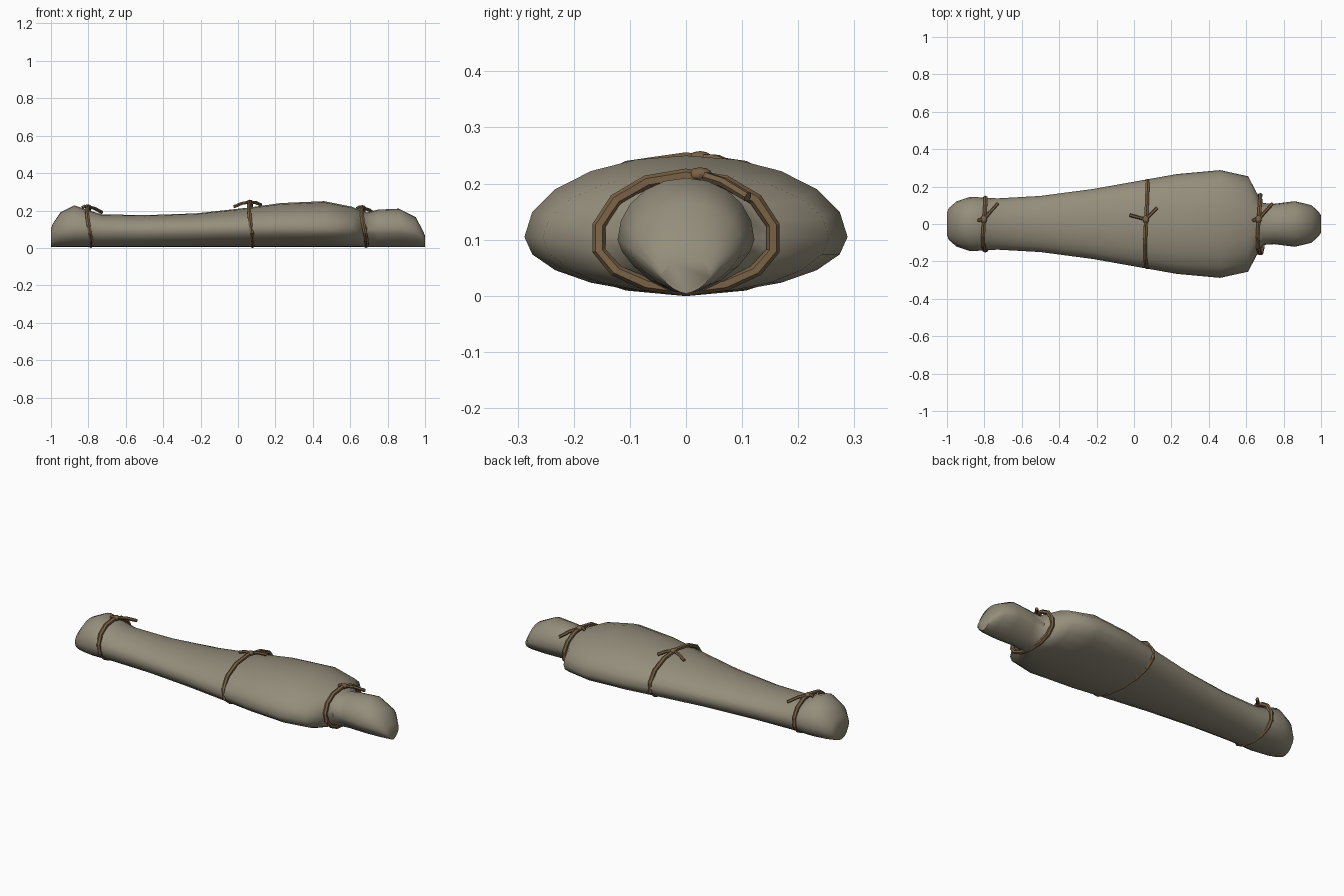
import bpy, bmesh, math
from mathutils import Vector

cube = bpy.data.objects.get("Cube")
if cube:
    bpy.data.objects.remove(cube, do_unlink=True)


def material(name, rgb):
    mat = bpy.data.materials.new(name)
    mat.use_nodes = True
    mat.diffuse_color = (*rgb, 1)
    bsdf = mat.node_tree.nodes["Principled BSDF"]
    bsdf.inputs["Base Color"].default_value = (*rgb, 1)
    bsdf.inputs["Roughness"].default_value = 0.9
    return mat


cloth = material("linen cloth", (0.30, 0.27, 0.20))
rope = material("brown rope", (0.19, 0.12, 0.06))


def loft(name, rings, mat, angle):
    """Skin a list of equal point rings, cap both ends and shade."""
    bm = bmesh.new()
    loops = [[bm.verts.new(p) for p in ring] for ring in rings]
    n = len(loops[0])
    for a, b in zip(loops, loops[1:]):
        for i in range(n):
            j = (i + 1) % n
            bm.faces.new((a[i], a[j], b[j], b[i]))
    bm.faces.new(loops[0])
    bm.faces.new(loops[-1])
    bmesh.ops.recalc_face_normals(bm, faces=bm.faces)
    mesh = bpy.data.meshes.new(name)
    bm.to_mesh(mesh)
    bm.free()
    obj = bpy.data.objects.new(name, mesh)
    bpy.context.collection.objects.link(obj)
    mesh.materials.append(mat)
    bpy.ops.object.select_all(action="DESELECT")
    obj.select_set(True)
    bpy.context.view_layer.objects.active = obj
    bpy.ops.object.shade_smooth_by_angle(angle=math.radians(angle))
    return obj


def section(x, width, mid, top, pinch, bottom=0.004, n=20):
    """Oval slice; pinch above 1 narrows the underside."""
    ring = []
    for i in range(n):
        t = 2 * math.pi * i / n
        c, s = math.cos(t), math.sin(t)
        e = pinch if s < 0 else 1
        y = width * math.copysign(abs(c) ** e, c)
        z = mid + ((top - mid) * s if s >= 0 else -(mid - bottom) * abs(s) ** e)
        ring.append((x, y, z))
    return ring


# Wrapped body: x, half width, widest height, top, underside pinch
slices = [
    (-1.0, 0.06, 0.06, 0.105, 1), (-0.99, 0.085, 0.07, 0.13, 1),
    (-0.95, 0.12, 0.09, 0.19, 1), (-0.875, 0.145, 0.10, 0.228, 1),
    (-0.81, 0.142, 0.10, 0.205, 1), (-0.73, 0.137, 0.095, 0.18, 1),
    (-0.5, 0.15, 0.095, 0.175, 1), (-0.22, 0.187, 0.10, 0.185, 1),
    (0.05, 0.235, 0.105, 0.215, 1), (0.23, 0.267, 0.105, 0.24, 1),
    (0.46, 0.288, 0.105, 0.25, 1), (0.61, 0.255, 0.105, 0.22, 1),
    (0.66, 0.16, 0.105, 0.20, 1), (0.69, 0.112, 0.105, 0.19, 1.1),
    (0.75, 0.108, 0.10, 0.205, 1.25), (0.86, 0.122, 0.10, 0.21, 1.3),
    (0.95, 0.10, 0.085, 0.165, 1.3), (0.99, 0.062, 0.055, 0.09, 1.3),
    (1.0, 0.045, 0.04, 0.065, 1.3),
]
loft("wrapped_body", [section(*s) for s in slices], cloth, 50)


def strand(name, points, radius):
    """Six sided open rope length."""
    pts = [Vector(p) for p in points]
    rings = []
    for i, p in enumerate(pts):
        d = (pts[min(i + 1, len(pts) - 1)] - pts[max(i - 1, 0)]).normalized()
        side = d.cross(Vector((0, 0, 1))).normalized()
        up = side.cross(d)
        rings.append([p + radius * (side * math.cos(a) + up * math.sin(a))
                      for a in (k * math.pi / 3 for k in range(6))])
    return loft(name, rings, rope, 40)


def rope_band(name, x, width, top, lean):
    """Closed rope loop around the body, leaning along x."""
    bm = bmesh.new()
    steps, low, r = 14, 0.012, 0.012
    mid = 0.1
    verts = []
    for i in range(steps):
        a = 2 * math.pi * (i + 0.5) / steps
        c, s = math.cos(a), math.sin(a)
        high = (top - mid) if s > 0 else (mid - low)
        wob = 0.006 * math.sin(2 * a)
        centre = Vector((x + lean * s + wob, width * c, mid + high * s / math.cos(math.pi / steps / 2)))
        out = Vector((0, c, s))
        verts.append([bm.verts.new(centre + r * (out * math.cos(k * math.pi / 3)
                      + Vector((math.sin(k * math.pi / 3), 0, 0)))) for k in range(6)])
    for i in range(steps):
        a, b = verts[i], verts[(i + 1) % steps]
        for k in range(6):
            m = (k + 1) % 6
            bm.faces.new((a[k], a[m], b[m], b[k]))
    bmesh.ops.recalc_face_normals(bm, faces=bm.faces)
    mesh = bpy.data.meshes.new(name)
    bm.to_mesh(mesh)
    bm.free()
    mesh.materials.append(rope)
    obj = bpy.data.objects.new(name, mesh)
    bpy.context.collection.objects.link(obj)


def knot(name, x, y, z):
    bpy.ops.mesh.primitive_uv_sphere_add(segments=8, ring_count=6, radius=1, location=(x, y, z))
    obj = bpy.context.object
    obj.name = name
    obj.scale = (0.018, 0.022, 0.013)
    obj.data.materials.append(rope)
    bpy.ops.object.shade_smooth_by_angle(angle=math.radians(40))


# Rope ties: name, x, half width, top height, lean, offsets of the two tail ends
ties = [
    ("ankle", -0.795, 0.143, 0.218, -0.008, (0.075, 0.085, -0.03), (-0.03, -0.005, -0.005)),
    ("waist", 0.07, 0.235, 0.243, -0.007, (0.06, 0.06, -0.015), (-0.085, 0.022, -0.025)),
    ("neck", 0.675, 0.159, 0.214, -0.010, (0.075, 0.085, -0.04), (-0.03, -0.005, -0.005)),
]
for name, x, width, top, lean, *ends in ties:
    rope_band(name + "_rope", x, width, top, lean)
    start = Vector((x + lean, 0.025, top + 0.002))
    knot(name + "_knot", *start)
    for side, end in zip(("long", "short"), ends):
        tip = start + Vector(end)
        bend = (start + tip) / 2 + Vector((0, 0, 0.006))
        strand(f"{name}_{side}_tail", (start, bend, tip), 0.009)
